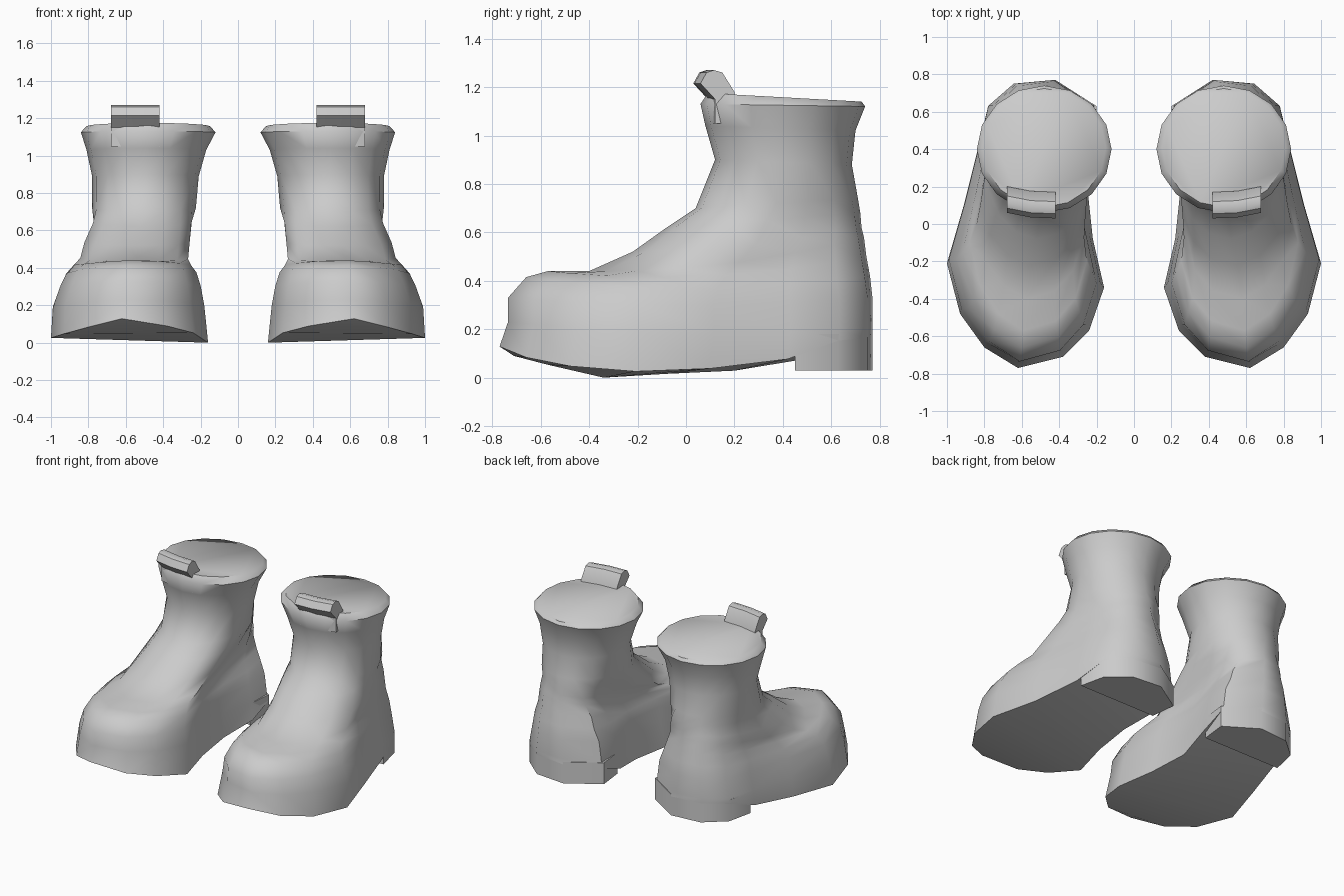
import bpy, bmesh, math

if "Cube" in bpy.data.objects:
    bpy.data.objects.remove(bpy.data.objects["Cube"])

# Plan outline of the foot: toe, inner side, back, outer side
FOOT = [(.62, -.77), (.38, -.71), (.24, -.57), (.16, -.34), (.22, -.08), (.25, .2),
        (.20, .45), (.20, .63), (.42, .77), (.64, .75), (.78, .63), (.83, .42),
        (.91, .1), (1.0, -.21), (.93, -.48), (.80, -.66)]
N = len(FOOT)
FOOT_UNIT = [((x - .16) / .84, (y + .77) / 1.54) for x, y in FOOT]
ROUND_UNIT = [(.5 - .5 * math.sin(2 * math.pi * k / N),
               .5 - .5 * math.cos(2 * math.pi * k / N)) for k in range(N)]

# Rings: roundness, x min, x max, y front, y back, z front, z back, sag of the sides
RINGS = [
    (0, .18, .99, -.735, .77, .23, .20, .03),
    (0, .20, .95, -.735, .77, .33, .33, .03),
    (.1, .22, .92, -.66, .76, .415, .42, .05),
    (.1, .25, .88, -.57, .745, .44, .50, .05),
    (.3, .26, .85, -.40, .735, .44, .58, .04),
    (.4, .25, .83, -.22, .725, .52, .62, .02),
    (.7, .235, .79, -.08, .72, .62, .68, 0),
    (1, .225, .78, .04, .71, .70, .74, 0),
    (1, .21, .78, .12, .685, .90, .88, 0),
    (1, .17, .81, .08, .70, 1.04, 1.02, 0),
    (1, .12, .84, .06, .74, 1.13, 1.12, 0),
    (1, .15, .81, .09, .725, 1.175, 1.14, 0),
]
# Underside height along the foot
SOLE = [(-.77, .12), (-.70, .08), (-.35, .005), (-.2, .01), (.25, .03), (.45, .07), (.62, .14), (.78, .16)]


def sole_z(y):
    for (a, za), (b, zb) in zip(SOLE, SOLE[1:]):
        if y <= b:
            return za + (zb - za) * (y - a) / (b - a)
    return SOLE[-1][1]


def ring_points(t, x0, x1, y0, y1, zf, zb, sag):
    pts = []
    for (fu, fv), (ru, rv) in zip(FOOT_UNIT, ROUND_UNIT):
        u, v = fu + (ru - fu) * t, fv + (rv - fv) * t
        pts.append((x0 + (x1 - x0) * u, y0 + (y1 - y0) * v,
                    zf + (zb - zf) * v - sag * 4 * v * (1 - v)))
    return pts


def finish(bm, name, angle):
    bmesh.ops.recalc_face_normals(bm, faces=bm.faces)
    mesh = bpy.data.meshes.new(name)
    bm.to_mesh(mesh)
    bm.free()
    ob = bpy.data.objects.new(name, mesh)
    bpy.context.collection.objects.link(ob)
    ob.modifiers.new("pair", 'MIRROR').use_mirror_merge = False
    bpy.ops.object.select_all(action='DESELECT')
    ob.select_set(True)
    bpy.context.view_layer.objects.active = ob
    bpy.ops.object.shade_smooth_by_angle(angle=math.radians(angle))
    return ob


def loft(rings, name, angle, strip_base=False):
    bm = bmesh.new()
    vs = [[bm.verts.new(p) for p in r] for r in rings]
    n = len(vs[0])
    for a, b in zip(vs, vs[1:]):
        for k in range(n):
            j = (k + 1) % n
            bm.faces.new((a[k], a[j], b[j], b[k]))
    bm.faces.new(vs[-1])
    base = vs[0]
    if strip_base:
        # curved underside bridged from side to side
        bm.faces.new((base[0], base[1], base[-1]))
        for k in range(1, n // 2 - 1):
            bm.faces.new((base[k], base[k + 1], base[n - k - 1], base[n - k]))
        bm.faces.new((base[n // 2 - 1], base[n // 2], base[n // 2 + 1]))
    else:
        bm.faces.new(base)
    return finish(bm, name, angle)


# Boot body: sole, toe cap, instep and shaft
bottom = [(x, y, sole_z(y) + .02 * max(0, x - .2)) for x, y in FOOT]
bottom[3] = (.16, -.34, 0)
loft([bottom] + [ring_points(*r) for r in RINGS], "boot_body", 50, True)

# Heel block
HEEL = [(.22, .45), (.20, .63), (.42, .77), (.64, .75), (.78, .63), (.82, .45)]
loft([[(x, y, z) for x, y in HEEL] for z in (.03, .18)], "boot_heel", 40)

# Tongue tab leaning forward over the shaft opening
TAB = [(.09, 1.05), (.09, 1.15), (.03, 1.215), (.055, 1.26), (.085, 1.27),
       (.12, 1.26), (.17, 1.18), (.18, 1.05)]
loft([[(x, y + dy, z) for y, z in TAB] for x, dy in ((.42, 0), (.55, .005), (.68, .03))],
     "tongue_tab", 40)
